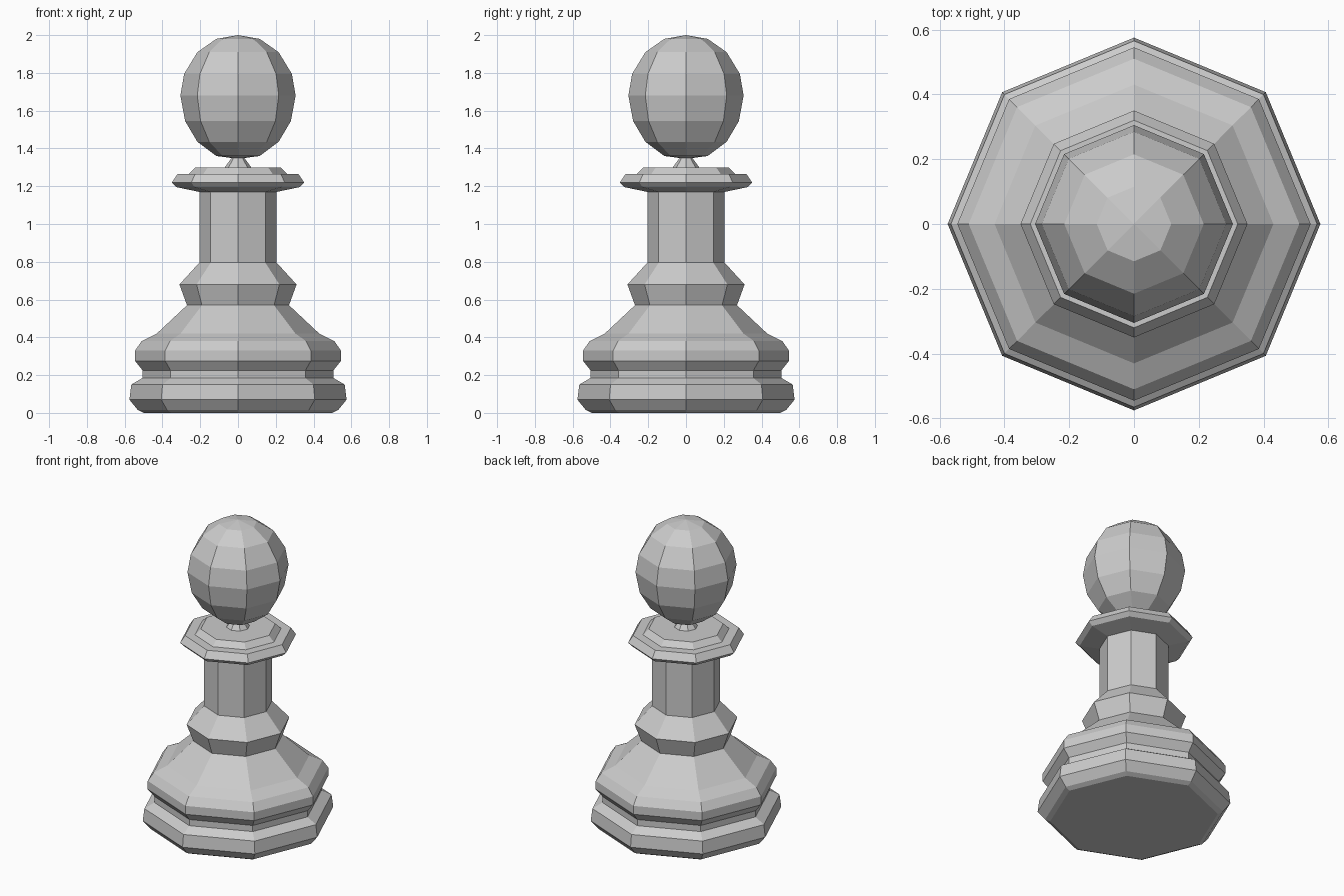
import bpy
import bmesh
import math

if "Cube" in bpy.data.objects:
    bpy.data.objects.remove(bpy.data.objects["Cube"])

SIDES = 8


def lathe(name, profile):
    """Spin (radius, height) points into a flat-shaded octagonal part; radius 0 closes to a point."""
    bm = bmesh.new()
    rings = []
    for r, z in profile:
        if r == 0:
            rings.append([bm.verts.new((0, 0, z))] * SIDES)
        else:
            rings.append([bm.verts.new((r * math.cos(i * math.tau / SIDES),
                                        r * math.sin(i * math.tau / SIDES), z))
                          for i in range(SIDES)])
    for low, high in zip(rings, rings[1:]):
        for i in range(SIDES):
            j = (i + 1) % SIDES
            corners = dict.fromkeys((low[i], low[j], high[j], high[i]))
            bm.faces.new(list(corners))
    bmesh.ops.recalc_face_normals(bm, faces=bm.faces)
    mesh = bpy.data.meshes.new(name)
    bm.to_mesh(mesh)
    bm.free()
    obj = bpy.data.objects.new(name, mesh)
    bpy.context.collection.objects.link(obj)
    return obj


# Stepped foot, flared skirt, waist ring, shaft, collar and thin neck in one turned piece
lathe("turned_body", [
    (0, 0), (0.50, 0), (0.53, 0.015), (0.575, 0.07), (0.565, 0.15),      # foot
    (0.505, 0.185), (0.505, 0.225), (0.545, 0.275), (0.545, 0.33),       # groove and ring
    (0.51, 0.38), (0.43, 0.42), (0.27, 0.57),                            # skirt
    (0.31, 0.68), (0.205, 0.795), (0.205, 1.17),                         # waist ring, shaft
    (0.325, 1.195), (0.35, 1.22), (0.32, 1.265), (0.26, 1.265),          # collar
    (0.225, 1.30), (0.07, 1.30), (0.03, 1.355),                          # collar top, neck
])

# Faceted, slightly egg-shaped head
lathe("head", [
    (0, 1.345), (0.115, 1.36), (0.215, 1.435), (0.28, 1.545), (0.305, 1.68),
    (0.285, 1.795), (0.215, 1.91), (0.115, 1.98), (0, 2.0),
])
